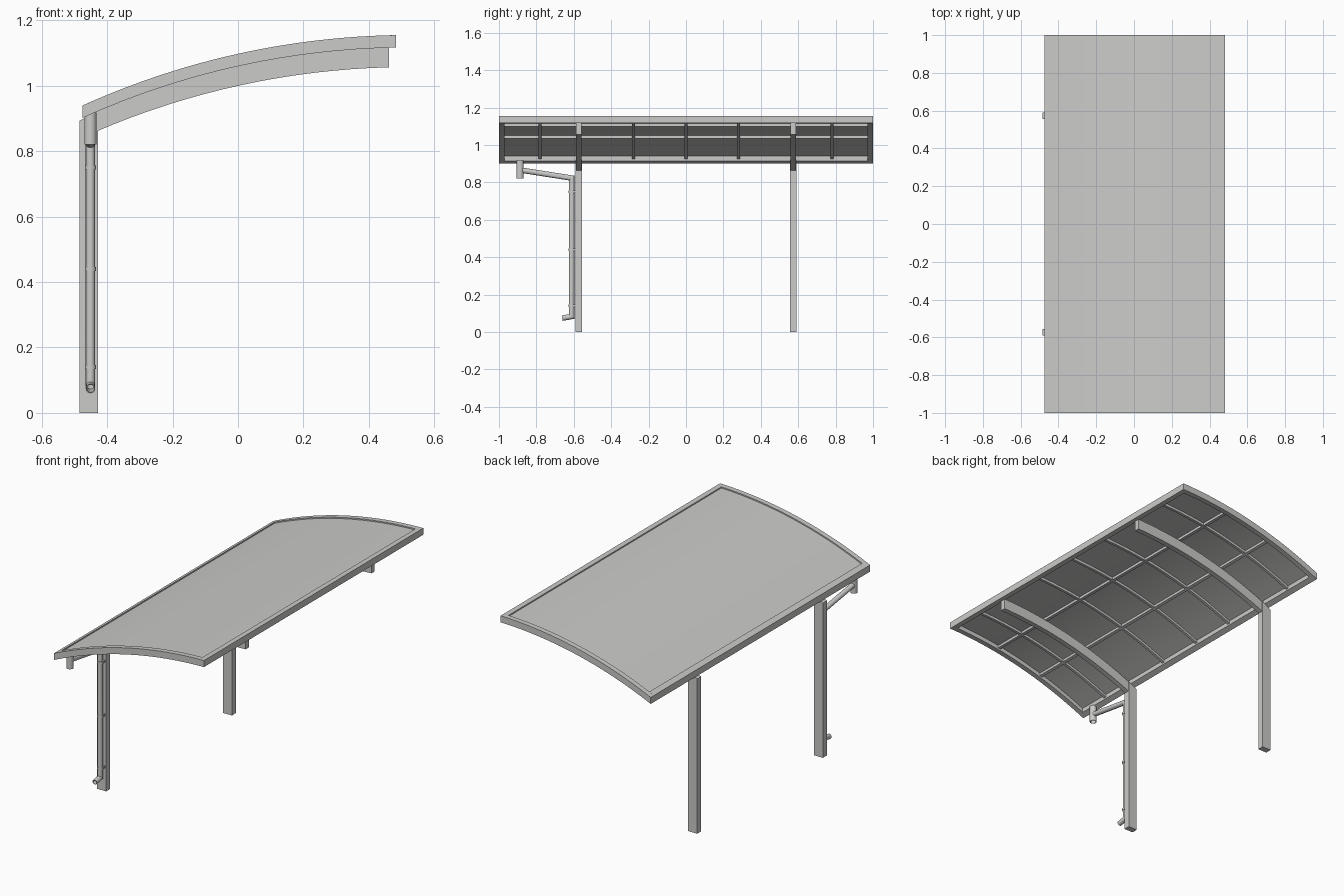
import bpy, bmesh, math
from mathutils import Vector

if "Cube" in bpy.data.objects:
    bpy.data.objects.remove(bpy.data.objects["Cube"])

grey = bpy.data.materials.new("light grey metal")
grey.diffuse_color = (0.6, 0.6, 0.59, 1)
grey.use_nodes = True
grey.node_tree.nodes["Principled BSDF"].inputs["Base Color"].default_value = grey.diffuse_color

# Roof curve: circle through left edge, middle and right edge
L, M, R = (-0.475, 0.94), (0.0, 1.098), (0.483, 1.155)


def circle(a, b, c):
    d = 2 * (a[0] * (b[1] - c[1]) + b[0] * (c[1] - a[1]) + c[0] * (a[1] - b[1]))
    s = [p[0] ** 2 + p[1] ** 2 for p in (a, b, c)]
    x = (s[0] * (b[1] - c[1]) + s[1] * (c[1] - a[1]) + s[2] * (a[1] - b[1])) / d
    z = (s[0] * (c[0] - b[0]) + s[1] * (a[0] - c[0]) + s[2] * (b[0] - a[0])) / d
    return x, z, math.hypot(a[0] - x, a[1] - z)


CX, CZ, RAD = circle(L, M, R)


def roof_z(x):
    return CZ + math.sqrt(RAD ** 2 - (x - CX) ** 2)


def finish(name, bm, smooth=True):
    bmesh.ops.recalc_face_normals(bm, faces=bm.faces)
    mesh = bpy.data.meshes.new(name)
    bm.to_mesh(mesh)
    bm.free()
    mesh.materials.append(grey)
    ob = bpy.data.objects.new(name, mesh)
    bpy.context.collection.objects.link(ob)
    if smooth:
        bpy.ops.object.select_all(action='DESELECT')
        ob.select_set(True)
        bpy.context.view_layer.objects.active = ob
        bpy.ops.object.shade_smooth_by_angle(angle=math.radians(30))
    return ob


def strip(bm, x0, x1, y0, y1, top, bottom, n=16):
    """Solid following the roof curve, between two depths below it."""
    rings = []
    for i in range(n + 1):
        x = x0 + (x1 - x0) * i / n
        z = roof_z(x)
        rings.append([bm.verts.new(p) for p in (
            (x, y0, z - top), (x, y1, z - top), (x, y1, z - bottom), (x, y0, z - bottom))])
    for a, b in zip(rings, rings[1:]):
        for k in range(4):
            bm.faces.new((a[k], a[(k + 1) % 4], b[(k + 1) % 4], b[k]))
    bm.faces.new(rings[0])
    bm.faces.new(rings[-1])


def tube(name, path, r, wall=0.003, x=-0.451, n=20):
    """Open-ended pipe with mitred bends along (y, z) points."""
    pts = [Vector(p) for p in path]
    dirs = [(b - a).normalized() for a, b in zip(pts, pts[1:])]
    bm = bmesh.new()
    rows = []
    for i, p in enumerate(pts):
        d0, d1 = dirs[max(i - 1, 0)], dirs[min(i, len(dirs) - 1)]
        t = (d0 + d1).normalized()
        side = Vector((-t.y, t.x)) / t.dot(d0)
        row = []
        for rad in (r, r - wall):
            ring = []
            for k in range(n):
                a = 2 * math.pi * k / n
                q = p + side * rad * math.sin(a)
                ring.append(bm.verts.new((x + rad * math.cos(a), q.x, q.y)))
            row.append(ring)
        rows.append(row)

    def bridge(a, b):
        for k in range(n):
            bm.faces.new((a[k], a[(k + 1) % n], b[(k + 1) % n], b[k]))

    for a, b in zip(rows, rows[1:]):
        bridge(a[0], b[0])
        bridge(a[1], b[1])
    bridge(*rows[0])
    bridge(*rows[-1])
    return finish(name, bm)


# Roof frame: curved ends and straight long edges
W, DEPTH = 0.03, 0.038
bm = bmesh.new()
for s in (-1, 1):
    strip(bm, L[0], R[0], *sorted((s, s * (1 - W))), 0, DEPTH)
for x0 in (L[0], R[0] - W):
    strip(bm, x0, x0 + W, -1 + W, 1 - W, 0, DEPTH, 1)
finish("roof_frame", bm)

# Recessed roof panel
IX0, IX1, IY = L[0] + W, R[0] - W, 1 - W
bm = bmesh.new()
strip(bm, IX0, IX1, -IY, IY, 0.007, 0.013)
finish("roof_panel", bm)

# Lengthwise purlins and curved cross ribs under the panel
bm = bmesh.new()
for f in (1 / 3, 2 / 3):
    x = IX0 + (IX1 - IX0) * f
    strip(bm, x - 0.008, x + 0.008, -IY, IY, 0.012, 0.028, 1)
finish("purlins", bm, False)
bm = bmesh.new()
for y in (-0.78, -0.28, 0, 0.28, 0.78):
    strip(bm, IX0, IX1, y - 0.008, y + 0.008, 0.012, 0.028)
finish("cross_ribs", bm)

# Posts with slanted tops and the curved beams they carry
PX0, PX1 = -0.485, -0.428
for name, y in (("front", -0.573), ("back", 0.573)):
    bm = bmesh.new()
    prof = ((PX0, 0), (PX1, 0), (PX1, roof_z(PX1) - DEPTH), (PX0, 0.893))
    face = bm.faces.new([bm.verts.new((px, y - 0.018, pz)) for px, pz in prof])
    ext = bmesh.ops.extrude_face_region(bm, geom=[face])
    bmesh.ops.translate(bm, vec=(0, 0.036, 0),
                        verts=[v for v in ext["geom"] if isinstance(v, bmesh.types.BMVert)])
    finish(name + "_post", bm, False)
    bm = bmesh.new()
    strip(bm, PX1 - 0.01, 0.461, y - 0.015, y + 0.015, DEPTH - 0.001, 0.098)
    finish(name + "_beam", bm)

# Rain inlet, downpipe with outlet, and pipe brackets
tube("rain_inlet", [(-0.887, 0.82), (-0.887, 0.918)], 0.019)
tube("downpipe", [(-0.885, 0.866), (-0.611, 0.823), (-0.611, 0.083), (-0.662, 0.074)], 0.0145)
for i, z in enumerate((0.14, 0.44, 0.75)):
    tube(f"pipe_clip_{i + 1}", [(-0.611, z - 0.006), (-0.611, z + 0.006)], 0.0175, 0.004)
    bm = bmesh.new()
    bmesh.ops.create_cube(bm, size=1)
    for v in bm.verts:
        v.co = (-0.451 + v.co.x * 0.034, -0.596 + v.co.y * 0.014, z + v.co.z * 0.012)
    finish(f"clip_plate_{i + 1}", bm, False)
